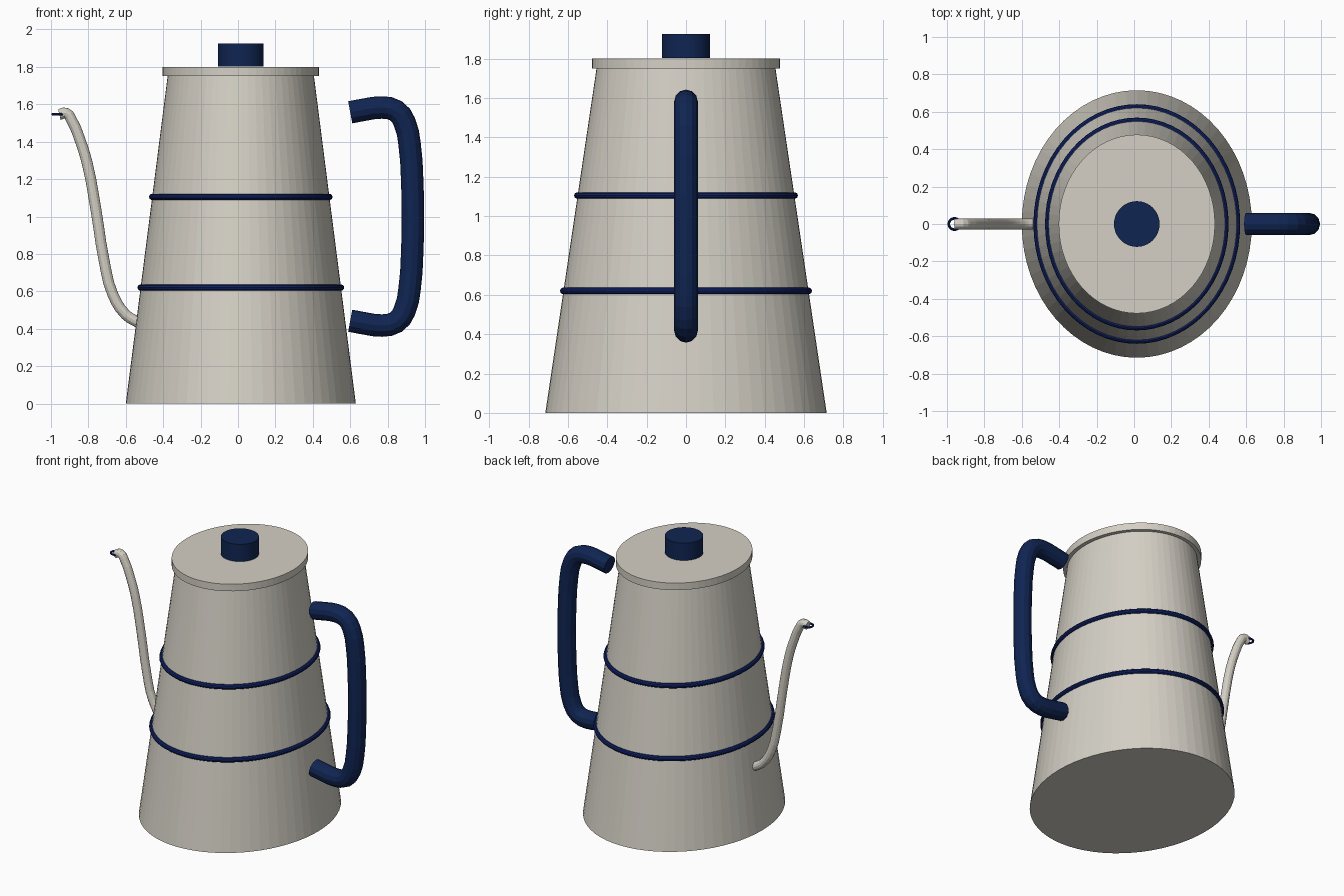
import bpy
from math import pi

cube = bpy.data.objects.get("Cube")
if cube:
    bpy.data.objects.remove(cube)

CX = 0.015           # pot axis
HEIGHT = 1.76        # body height
BASE = (0.615, 0.715)
TOP = (0.39, 0.455)


def material(name, rgb):
    m = bpy.data.materials.new(name)
    m.use_nodes = True
    m.diffuse_color = (*rgb, 1)
    m.node_tree.nodes["Principled BSDF"].inputs["Base Color"].default_value = (*rgb, 1)
    return m


cream = material("cream_enamel", (0.66, 0.63, 0.56))
navy = material("navy", (0.005, 0.018, 0.085))
blue = material("stripe_blue", (0.005, 0.016, 0.13))


def finish(name, mat):
    ob = bpy.context.object
    ob.name = name
    ob.data.materials.append(mat)
    return ob


def drum(name, mat, radii, z0, z1, taper=1.0):
    """Elliptical cylinder or cone frustum standing from z0 to z1."""
    bpy.ops.mesh.primitive_cone_add(vertices=64, radius1=1, radius2=taper, depth=z1 - z0,
                                    location=(CX, 0, (z0 + z1) / 2))
    ob = finish(name, mat)
    ob.scale = (*radii, 1)
    return ob


def hoop(name, mat, radii, z, thick, x=CX):
    """Thin ring; the profile stays round on an elliptical path."""
    bpy.ops.mesh.primitive_torus_add(major_segments=64, minor_segments=10,
                                     major_radius=1, minor_radius=thick)
    ob = finish(name, mat)
    ob.location = (x, 0, z)
    for v in ob.data.vertices:
        r = (v.co.x ** 2 + v.co.y ** 2) ** 0.5
        c, s = v.co.x / r, v.co.y / r
        v.co.x, v.co.y = c * (radii[0] + r - 1), s * (radii[1] + r - 1)
    return ob


def tube(name, mat, path, radius, steps):
    """Capped round tube through (x, z) points in the centre plane."""
    cu = bpy.data.curves.new(name, "CURVE")
    cu.dimensions = "3D"
    cu.bevel_depth = radius
    cu.bevel_resolution = 4
    cu.resolution_u = steps
    cu.use_fill_caps = True
    sp = cu.splines.new("BEZIER")
    sp.use_smooth = False
    sp.bezier_points.add(len(path) - 1)
    for p, (x, z) in zip(sp.bezier_points, path):
        p.co = (x, 0, z)
        p.handle_left_type = p.handle_right_type = "AUTO"
    ob = bpy.data.objects.new(name, cu)
    bpy.context.collection.objects.link(ob)
    cu.materials.append(mat)
    return ob


# Body, lid and knob
drum("body", cream, BASE, 0, HEIGHT, TOP[0] / BASE[0])
drum("lid", cream, (0.418, 0.478), 1.75, 1.80)
drum("lid_knob", navy, (0.122, 0.122), 1.803, 1.925)

# Painted hoops that follow the taper
for name, z in (("lower_hoop", 0.62), ("upper_hoop", 1.105)):
    t = z / HEIGHT
    hoop(name, blue, [b + (a - b) * t for a, b in zip(TOP, BASE)], z, 0.017)

# Handle: upper half mirrored about its middle height
half = [(0.6, 1.557), (0.68, 1.572), (0.77, 1.583), (0.845, 1.565),
        (0.89, 1.505), (0.917, 1.39), (0.931, 1.2)]
tube("handle", navy, half + [(0.935, 1.0)] + [(x, 2 - z) for x, z in reversed(half)], 0.06, 2)

# Spout and the rim at its mouth
tube("spout", cream, [(-0.955, 1.545), (-0.92, 1.553), (-0.887, 1.51), (-0.845, 1.41),
                      (-0.805, 1.28), (-0.76, 1.04), (-0.715, 0.76), (-0.67, 0.585),
                      (-0.6, 0.475), (-0.533, 0.433)], 0.029, 3)
hoop("spout_rim", blue, (0.03, 0.03), 1.547, 0.007, -0.96)
